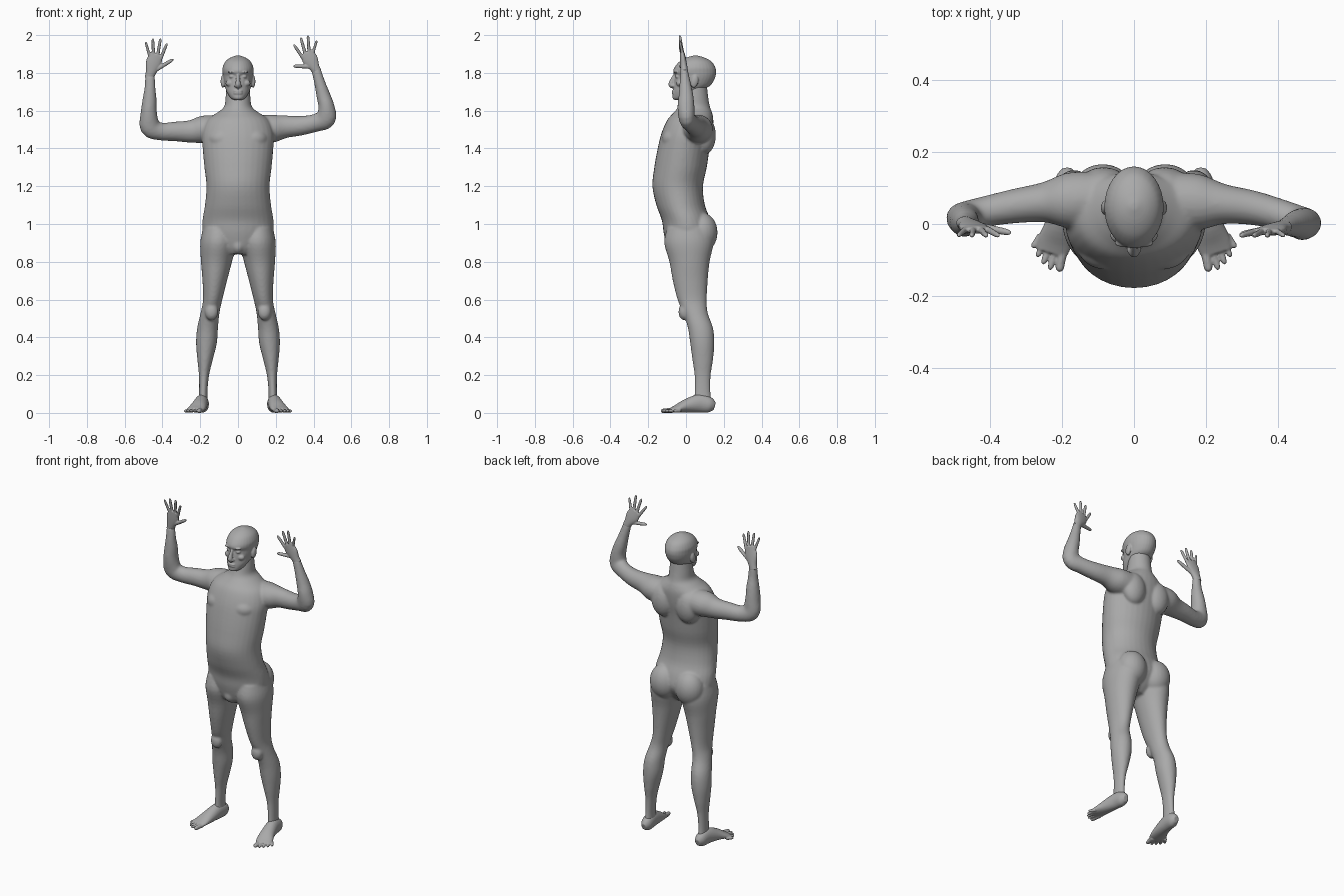
import bpy
import bmesh
import math
from mathutils import Vector, Matrix

default_cube = bpy.data.objects.get("Cube")
if default_cube:
    bpy.data.objects.remove(default_cube, do_unlink=True)

AXIS_X, AXIS_Y, AXIS_Z = Vector((1, 0, 0)), Vector((0, 1, 0)), Vector((0, 0, 1))
SIDES = (1, -1)

grey = bpy.data.materials.new("plain grey")
grey.use_nodes = True
grey.diffuse_color = (.4, .4, .4, 1)
grey.node_tree.nodes["Principled BSDF"].inputs["Base Color"].default_value = grey.diffuse_color


def refine(rings, steps=4):
    """Smooth a list of ring values with a Catmull-Rom spline."""
    points = [Vector(ring) for ring in rings]
    padded = [points[0]] + points + [points[-1]]
    result = []
    for before, start, end, after in zip(padded, padded[1:], padded[2:], padded[3:]):
        for step in range(steps):
            t = step / steps
            slope_in, slope_out = (end - before) / 2, (after - start) / 2
            delta = end - start
            result.append(start + slope_in * t
                          + (delta * 3 - slope_in * 2 - slope_out) * t ** 2
                          + (slope_in + slope_out - delta * 2) * t ** 3)
    return result + [points[-1]]


def skin(bm, loops):
    """Bridge closed loops of points and cap both ends."""
    rows = [[bm.verts.new(point) for point in loop] for loop in loops]
    count = len(rows[0])
    for low, high in zip(rows, rows[1:]):
        for i in range(count):
            j = (i + 1) % count
            bm.faces.new((low[i], low[j], high[j], high[i]))
    bm.faces.new(rows[0][::-1])
    bm.faces.new(rows[-1])


def ellipse(centre, across, along, count=32):
    angles = [math.tau * i / count for i in range(count)]
    return [centre + across * math.cos(a) + along * math.sin(a) for a in angles]


def stack(bm, rings, side=1):
    """Level sections given as height, inner x, outer x, front y, back y."""
    loops = []
    for z, inner, outer, front, back in refine(rings):
        centre = Vector((side * (inner + outer) / 2, (front + back) / 2, z))
        loops.append(ellipse(centre, AXIS_X * (outer - inner) / 2, AXIS_Y * (back - front) / 2))
    skin(bm, loops)


def tube(bm, path, radii, depth_axis=AXIS_Y, count=24):
    """Elliptical sections square to a path; radii are width, depth."""
    rings = refine([(*p, *r) for p, r in zip(path, radii)])
    centres = [Vector(ring[:3]) for ring in rings]
    loops = []
    for i, ring in enumerate(rings):
        tangent = centres[min(i + 1, len(rings) - 1)] - centres[max(i - 1, 0)]
        across = depth_axis.cross(tangent).normalized()
        depth = tangent.cross(across).normalized()
        loops.append(ellipse(centres[i], across * ring[3], depth * ring[4], count))
    skin(bm, loops)


def blob(bm, centre, size, tilt=0):
    matrix = (Matrix.Translation(centre) @ Matrix.Rotation(tilt, 4, "X")
              @ Matrix.Diagonal((*size, 1)))
    bmesh.ops.create_uvsphere(bm, u_segments=24, v_segments=16, radius=1, matrix=matrix)


def digit(bm, base, tip, radius, depth_axis=AXIS_Y):
    """A finger or toe with a rounded end."""
    base, tip = Vector(base), Vector(tip)
    path = [base, base.lerp(tip, .5), base.lerp(tip, .88), tip]
    tube(bm, path, [(radius * k, radius * k) for k in (1.1, 1, .85, .3)], depth_axis, 12)


def finish(name, bm, voxel, rounds):
    """Fuse the overlapping volumes into one smooth surface."""
    bmesh.ops.recalc_face_normals(bm, faces=bm.faces)
    mesh = bpy.data.meshes.new(name)
    bm.to_mesh(mesh)
    bm.free()
    mesh.materials.append(grey)
    obj = bpy.data.objects.new(name, mesh)
    bpy.context.collection.objects.link(obj)
    fuse = obj.modifiers.new("fuse", "REMESH")
    fuse.mode, fuse.voxel_size, fuse.use_smooth_shade = "VOXEL", voxel, True
    soften = obj.modifiers.new("soften", "SMOOTH")
    soften.factor, soften.iterations = .5, rounds


# Torso and neck: height, half width, front, back
body = bmesh.new()
torso = [(.84, .07, -.08, .06), (.88, .14, -.1, .1), (.95, .185, -.118, .14),
         (1.02, .188, -.128, .13), (1.1, .175, -.157, .1), (1.2, .167, -.178, .09),
         (1.3, .178, -.168, .11), (1.4, .187, -.15, .125), (1.48, .19, -.13, .14),
         (1.55, .165, -.1, .145), (1.59, .11, -.065, .138), (1.62, .074, -.042, .127),
         (1.67, .066, -.025, .118), (1.74, .06, -.01, .11)]
stack(body, [(z, -w, w, front, back) for z, w, front, back in torso])
blob(body, (0, -.07, .885), (.035, .04, .045))

# Legs: height, inner, outer, front, back
leg = [(.98, .02, .185, -.1, .13), (.9, .01, .2, -.115, .145), (.8, .032, .196, -.088, .125),
       (.7, .058, .188, -.07, .115), (.6, .083, .185, -.045, .11), (.53, .098, .198, -.015, .115),
       (.45, .106, .216, .01, .143), (.37, .112, .222, .022, .15), (.28, .134, .215, .034, .143),
       (.2, .153, .207, .045, .131), (.11, .162, .206, .045, .13), (.04, .16, .21, .04, .14)]
for side in SIDES:
    stack(body, leg, side)
    blob(body, (side * .087, .085, .955), (.088, .082, .105))
    blob(body, (side * .085, .1, 1.47), (.075, .058, .1))
    blob(body, (side * .08, -.055, 1.45), (.08, .072, .06))
    blob(body, (side * .14, -.01, .535), (.036, .03, .045))

# Arms: both raised, bent at the elbow, each with its own pose
arm_radii = [(.075, .075), (.074, .078), (.06, .056), (.052, .048), (.047, .043),
             (.054, .043), (.043, .045), (.037, .039), (.029, .029), (.025, .019)]
left_path = [(.1, .07, 1.5), (.18, .06, 1.505), (.25, .055, 1.515), (.33, .045, 1.52),
             (.41, .025, 1.535), (.465, .005, 1.56), (.468, 0, 1.62), (.452, 0, 1.68),
             (.432, -.005, 1.75), (.412, -.01, 1.82)]
right_path = [(-.1, .07, 1.5), (-.18, .065, 1.5), (-.25, .06, 1.49), (-.33, .05, 1.49),
              (-.41, .035, 1.49), (-.465, .02, 1.515), (-.472, .01, 1.59), (-.468, .005, 1.66),
              (-.466, 0, 1.72), (-.466, 0, 1.79)]
for path in (left_path, right_path):
    tube(body, path, arm_radii)
finish("body", body, .007, 6)

# Head: height, half width, front, back
head = bmesh.new()
skull = [(1.657, .022, -.062, -.01), (1.668, .04, -.071, .03), (1.7, .06, -.068, .07),
         (1.73, .069, -.065, .125), (1.76, .076, -.062, .148), (1.785, .08, -.058, .157),
         (1.806, .082, -.068, .16), (1.83, .081, -.06, .155), (1.86, .067, -.035, .135),
         (1.88, .042, 0, .1), (1.892, .01, .04, .06)]
stack(head, [(z, -w, w, front, back) for z, w, front, back in skull])
tube(head, [(0, -.055, 1.795), (0, -.07, 1.765), (0, -.078, 1.738), (0, -.068, 1.724)],
     [(.008, .008), (.01, .012), (.015, .015), (.01, .01)])
for height in (1.692, 1.703):
    blob(head, (0, -.064, height), (.025, .011, .006))
for side in SIDES:
    blob(head, (side * .03, -.052, 1.804), (.024, .013, .007))
    blob(head, (side * .031, -.043, 1.78), (.016, .014, .009))
    blob(head, (side * .012, -.07, 1.732), (.009, .012, .008))
    blob(head, (side * .042, -.032, 1.745), (.024, .02, .018))
    blob(head, (side * .08, .045, 1.755), (.012, .02, .034), -.2)
finish("head", head, .004, 3)


# Hands: palms forward, thumbs toward the head
def hand(name, side, wrist, knuckles, tips, thumb_tip):
    bm = bmesh.new()
    wrist, knuckles = Vector(wrist), Vector(knuckles)
    reach = knuckles - wrist
    inward = reach.cross(AXIS_Y).normalized() * side
    path = [wrist - reach * .2, wrist + reach * .1, wrist.lerp(knuckles, .6), knuckles + reach * .1]
    tube(bm, path, [(.025, .019), (.027, .019), (.041, .016), (.036, .01)])
    for i, (x, z) in enumerate(tips):
        base = knuckles + inward * (1.5 - i) * .02 - reach * .05 * abs(i - 1)
        digit(bm, base, (x, -.033, z), .0085 if i < 3 else .0075)
    digit(bm, wrist + reach * .25 + inward * .015, thumb_tip, .0105)
    finish(name, bm, .0035, 2)


hand("left_hand", 1, (.41, -.01, 1.82), (.366, -.02, 1.9),
     [(.295, 1.95), (.332, 1.988), (.37, 2.0), (.417, 1.972)], (.293, -.03, 1.836))
hand("right_hand", -1, (-.465, 0, 1.79), (-.436, -.015, 1.89),
     [(-.376, 1.957), (-.41, 1.983), (-.451, 1.983), (-.489, 1.965)], (-.342, -.025, 1.872))

# Feet: turned out, with five toes
foot_path = [(.187, .152, .035), (.187, .125, .042), (.192, .07, .05),
             (.205, 0, .037), (.22, -.05, .022), (.23, -.08, .015)]
foot_radii = [(.016, .02), (.032, .041), (.036, .048), (.042, .035), (.048, .02), (.043, .011)]
toe_tips = [(.208, -.133), (.235, -.128), (.254, -.112), (.27, -.092), (.283, -.066)]
for name, side in zip(("left_foot", "right_foot"), SIDES):
    foot = bmesh.new()
    tube(foot, [(side * x, y, z) for x, y, z in foot_path], foot_radii, AXIS_Z)
    for i, (x, y) in enumerate(toe_tips):
        base = Vector((.198, -.07, .014)).lerp(Vector((.258, -.03, .012)), i / 4)
        base.x *= side
        digit(foot, base, (side * x, y, .01), .009 if i else .013, AXIS_Z)
    finish(name, foot, .004, 2)
